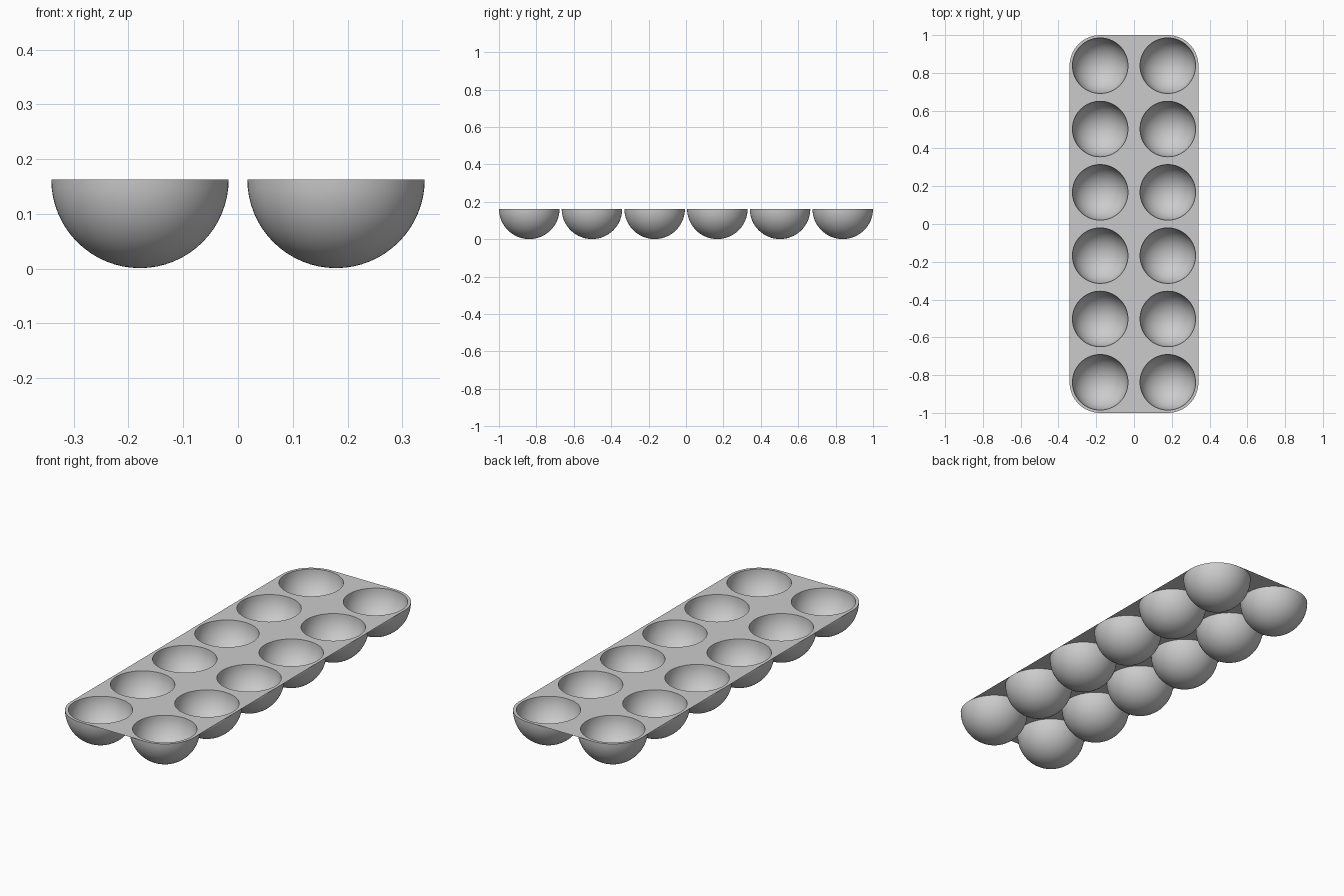
import bpy
import bmesh
from math import sin, cos, pi
from mathutils import Matrix, Vector

cube = bpy.data.objects.get("Cube")
if cube:
    bpy.data.objects.remove(cube)

R_OUT, R_IN = 0.162, 0.147      # outer and inner cup radius
TOP = 0.163                     # height of the flat sheet
X, PITCH, ROWS, COLS = 0.179, 0.3352, 6, 2
SEG, ARC = 64, 16
ROW_Y = [(i - (ROWS - 1) / 2) * PITCH for i in range(ROWS)]
CENTRES = [(side * X, y) for side in (-1, 1) for y in ROW_Y]

grey = bpy.data.materials.new("tray_grey")
grey.use_nodes = True
colour = (0.6, 0.6, 0.6, 1)
grey.diffuse_color = colour
grey.node_tree.nodes["Principled BSDF"].inputs["Base Color"].default_value = colour


def finish(bm, name):
    mesh = bpy.data.meshes.new(name)
    bm.to_mesh(mesh)
    bm.free()
    mesh.materials.append(grey)
    obj = bpy.data.objects.new(name, mesh)
    bpy.context.collection.objects.link(obj)
    return obj


def add_loop(bm, points):
    verts = [bm.verts.new((x, y, TOP)) for x, y in points]
    for a, b in zip(verts, verts[1:] + verts[:1]):
        bm.edges.new((a, b))


def arc(cx, cy, radius, start, sweep, count):
    return [(cx + radius * cos(start + sweep * i / count),
             cy + radius * sin(start + sweep * i / count)) for i in range(count)]


# Thin flat sheet with rounded corners and a round opening for every cup
bm = bmesh.new()
y_end = ROW_Y[-1]
outline = []
for k, (sx, sy) in enumerate([(1, 1), (-1, 1), (-1, -1), (1, -1)]):
    outline += arc(sx * X, sy * y_end, R_OUT, k * pi / 2, pi / 2 * (ARC + 1) / ARC, ARC + 1)
add_loop(bm, outline)
for cx, cy in CENTRES:
    add_loop(bm, arc(cx, cy, R_IN, 0, 2 * pi, SEG))
bmesh.ops.triangle_fill(bm, edges=bm.edges[:], use_beauty=True, normal=Vector((0, 0, 1)))
for face in bm.faces:
    if face.normal.z < 0:
        face.normal_flip()
finish(bm, "tray_sheet")


# Hollow cup: outer and inner hemispheres, joined at the top by the sheet
def hemisphere(bm, radius, inward):
    profile = [bm.verts.new((radius * cos(a), 0, TOP - radius * sin(a)))
               for a in (pi / 2 * i / ARC for i in range(ARC + 1))]
    edges = [bm.edges.new(pair) for pair in zip(profile, profile[1:])]
    made = bmesh.ops.spin(bm, geom=profile + edges, cent=(0, 0, 0), axis=(0, 0, 1),
                          angle=2 * pi, steps=SEG, use_merge=True)
    bmesh.ops.remove_doubles(bm, verts=bm.verts[:], dist=0.0001)
    middle = Vector((0, 0, TOP))
    for face in bm.faces:
        r = face.calc_center_median() - middle
        is_inner = r.length < (R_IN + R_OUT) / 2
        if (face.normal.dot(r) < 0) != is_inner:
            face.normal_flip()


bm = bmesh.new()
hemisphere(bm, R_OUT, False)
hemisphere(bm, R_IN, True)
for face in bm.faces:
    face.smooth = True
cup = finish(bm, "cup")

# Repeat the cup over two columns of six
for i, (cx, cy) in enumerate(CENTRES):
    obj = cup if i == 0 else bpy.data.objects.new("cup", cup.data)
    if i:
        bpy.context.collection.objects.link(obj)
    obj.location = (cx, cy, 0)
    obj.name = f"cup_{'right' if cx < 0 else 'left'}_{i % ROWS + 1}"
